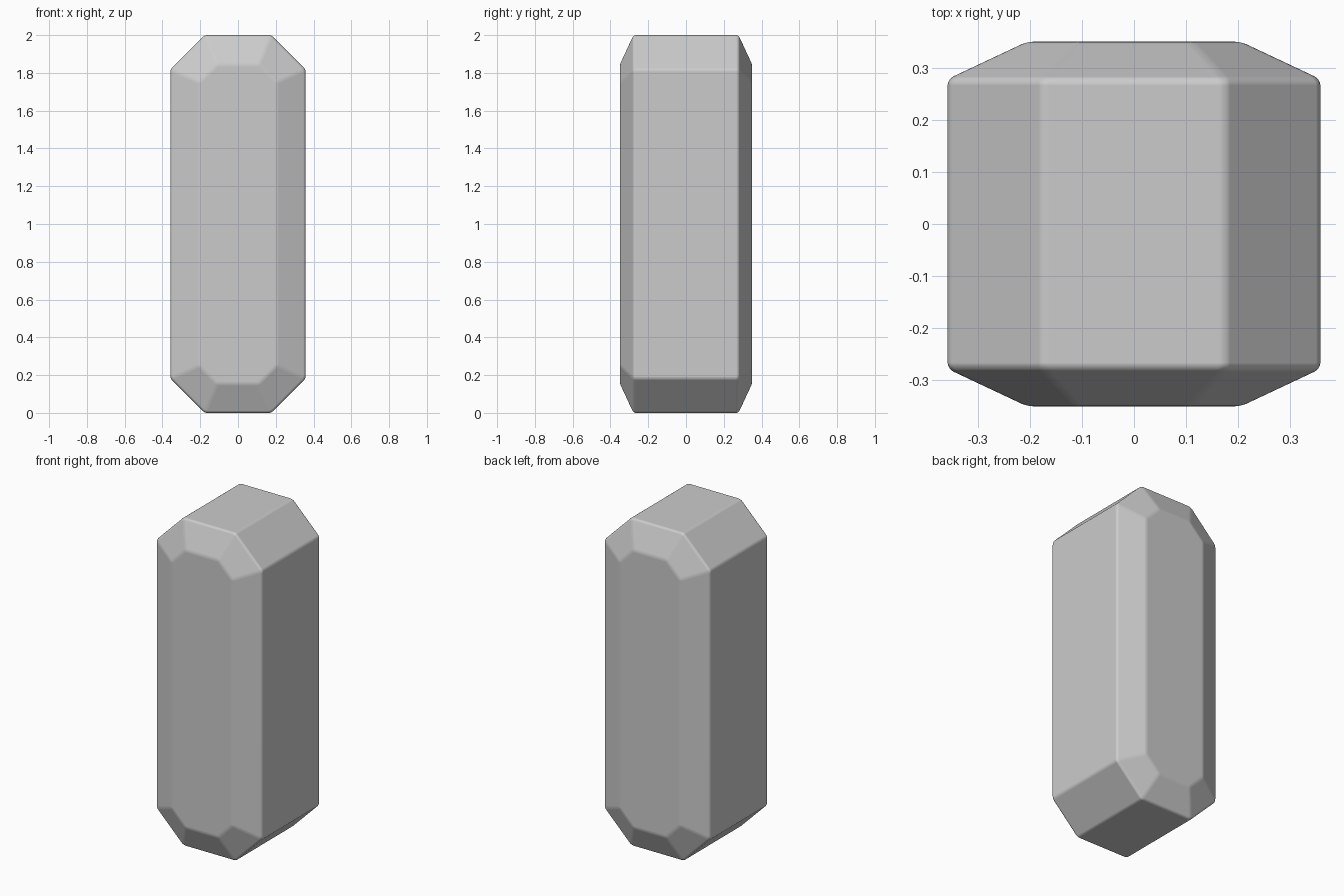
import bpy
import bmesh

cube = bpy.data.objects.get("Cube")
if cube:
    bpy.data.objects.remove(cube)

# Single grey material
grey = bpy.data.materials.new("plain grey")
grey.use_nodes = True
colour = (0.6, 0.6, 0.6, 1)
grey.diffuse_color = colour
grey.node_tree.nodes["Principled BSDF"].inputs["Base Color"].default_value = colour


def octagon(bm, y, half_w, half_h, cut):
    """Ring of eight vertices: an upright rectangle with cut corners."""
    w, h = half_w - cut, half_h - cut
    quarter = [(half_w, h), (w, half_h)]
    pts = quarter + [(-x, z) for x, z in reversed(quarter)]
    pts += [(-x, -z) for x, z in pts]
    return [bm.verts.new((x, y, z + 1)) for x, z in pts]


# Octagonal body with a sloping, narrower face on the front and back
bm = bmesh.new()
rings = [octagon(bm, -0.35, 0.205, 0.845, 0.095),
         octagon(bm, -0.278, 0.358, 1.0, 0.182),
         octagon(bm, 0.278, 0.358, 1.0, 0.182),
         octagon(bm, 0.35, 0.205, 0.845, 0.095)]
for a, b in zip(rings, rings[1:]):
    for i in range(8):
        j = (i + 1) % 8
        bm.faces.new((a[i], a[j], b[j], b[i]))
bm.faces.new(rings[0])
bm.faces.new(rings[-1])
bmesh.ops.recalc_face_normals(bm, faces=bm.faces)
mesh = bpy.data.meshes.new("faceted_body")
bm.to_mesh(mesh)
bm.free()
mesh.materials.append(grey)
body = bpy.data.objects.new("faceted_body", mesh)
bpy.context.collection.objects.link(body)

# Slightly rounded edges, smooth shaded
bevel = body.modifiers.new("rounded edges", "BEVEL")
bevel.width = 0.012
bevel.segments = 3
bevel.limit_method = "NONE"
bevel.harden_normals = True
bpy.context.view_layer.objects.active = body
body.select_set(True)
bpy.ops.object.shade_smooth_by_angle()
bpy.ops.object.modifier_apply(modifier=bevel.name)
bpy.ops.object.shade_smooth_by_angle()
